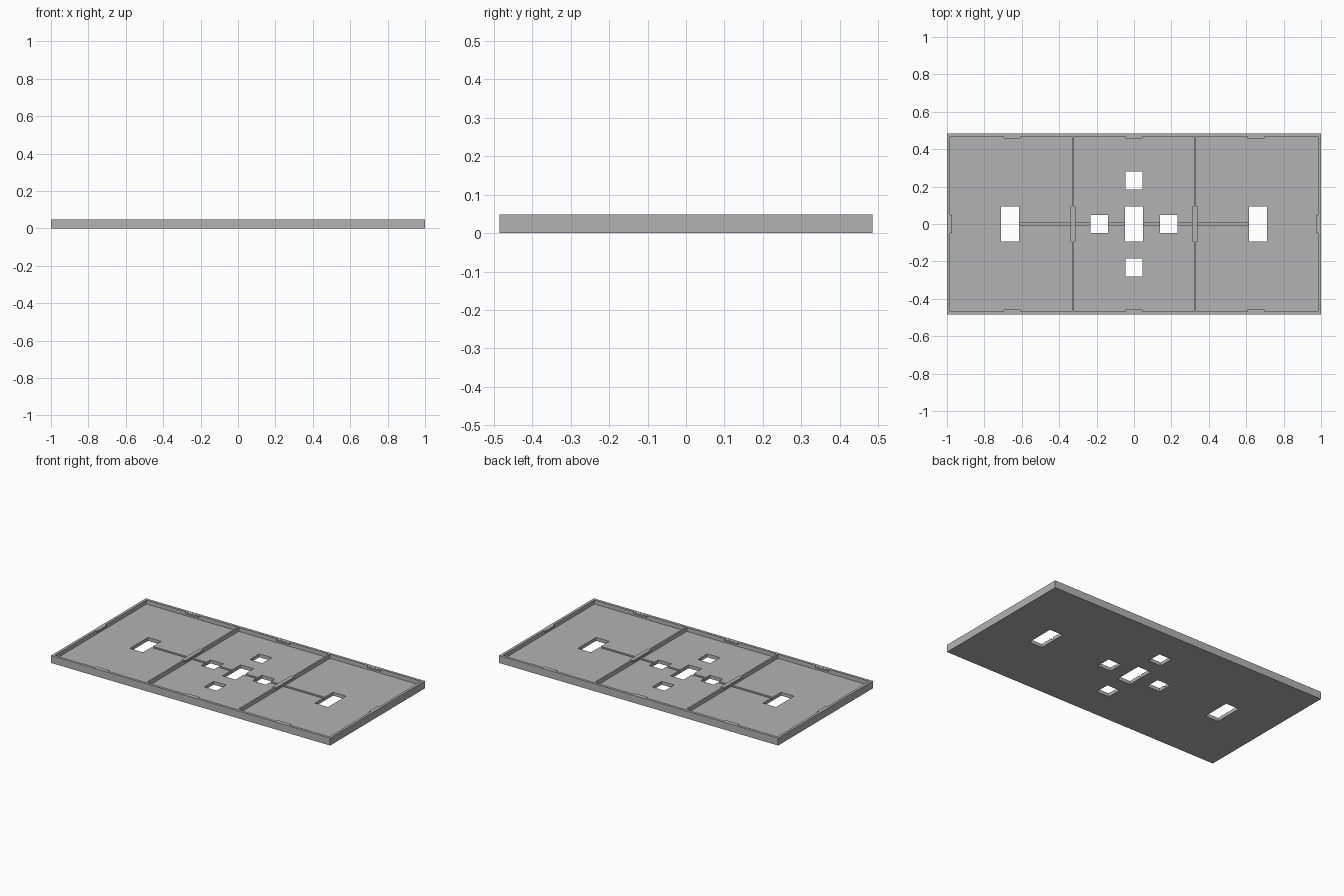
import bpy

if "Cube" in bpy.data.objects:
    bpy.data.objects.remove(bpy.data.objects["Cube"], do_unlink=True)

HALF_X, HALF_Y, TOP = 1.0, 0.485, 0.048
WALL, FLOOR = 0.017, 0.022

grey = bpy.data.materials.new("plain grey")
grey.use_nodes = True
colour = (0.45, 0.45, 0.45, 1)
grey.diffuse_color = colour
grey.node_tree.nodes["Principled BSDF"].inputs["Base Color"].default_value = colour


def box(name, x, y, half_x, half_y, bottom, top):
    """Axis-aligned block given by its centre, half sizes and heights."""
    bpy.ops.mesh.primitive_cube_add(size=2, location=(x, y, (bottom + top) / 2))
    ob = bpy.context.object
    ob.name = name
    ob.scale = (half_x, half_y, (top - bottom) / 2)
    bpy.ops.object.transform_apply(location=True, rotation=False, scale=True)
    ob.data.materials.append(grey)
    return ob


def cut(target, *block):
    """Remove a block from the target and discard the cutter."""
    cutter = box("cutter", *block)
    cutter.hide_render = True
    mod = target.modifiers.new("cut", "BOOLEAN")
    mod.operation = "DIFFERENCE"
    mod.solver = "EXACT"
    mod.object = cutter
    bpy.context.view_layer.objects.active = target
    bpy.ops.object.modifier_apply(modifier=mod.name)
    bpy.data.objects.remove(cutter, do_unlink=True)


# Tray with a rim and a sunken floor
tray = box("tray", 0, 0, HALF_X, HALF_Y, 0, TOP)
cut(tray, 0, 0, HALF_X - WALL, HALF_Y - WALL, FLOOR, TOP + 0.1)

# Shallow channel joining the openings
cut(tray, 0, 0, 0.64, 0.008, FLOOR - 0.01, FLOOR + 0.1)

# Openings through the floor
for x in (-0.663, 0, 0.663):
    cut(tray, x, 0, 0.047, 0.093, -0.1, 0.1)
for s in (-1, 1):
    cut(tray, s * 0.185, 0, 0.047, 0.047, -0.1, 0.1)
    cut(tray, 0, s * 0.233, 0.045, 0.048, -0.1, 0.1)

for s, side in ((-1, "right"), (1, "left")):
    # Thin dividers with a wider cap in the middle
    box(f"{side}_divider", s * 0.327, 0, 0.005, HALF_Y - WALL, FLOOR - 0.002, TOP - 0.001)
    box(f"{side}_divider_cap", s * 0.327, 0, 0.013, 0.093, TOP - 0.01, TOP)
    # Clip tabs on the end walls
    box(f"{side}_end_tab", s * (HALF_X - WALL - 0.002), 0, 0.008, 0.047, TOP - 0.01, TOP - 0.0005)

# Clip tabs along the front and back walls
for s, side in ((-1, "front"), (1, "back")):
    for i, x in enumerate((-0.652, 0, 0.652)):
        box(f"{side}_tab_{i + 1}", x, s * (HALF_Y - WALL - 0.002), 0.046, 0.01, TOP - 0.01, TOP - 0.0005)
